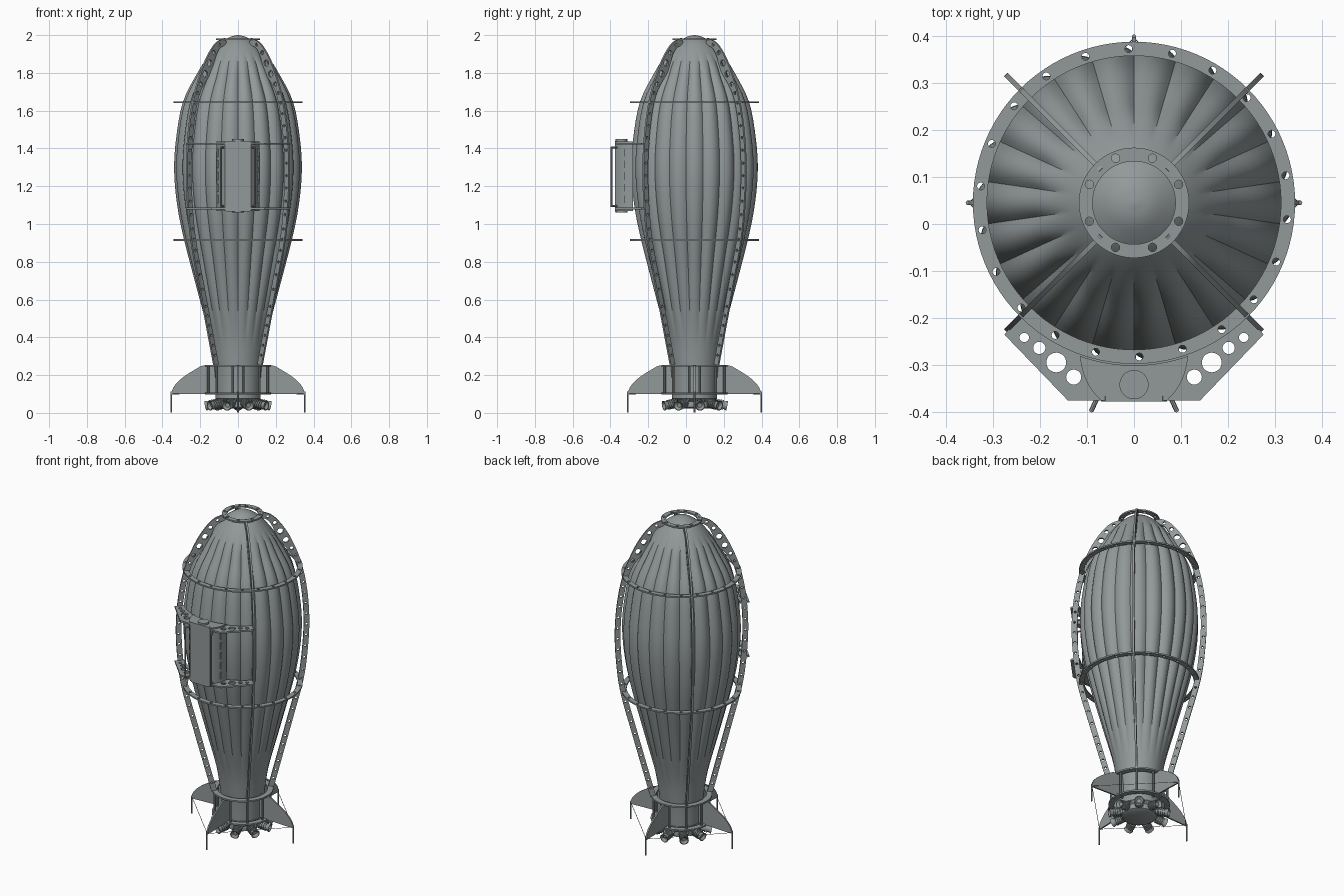
import bpy, bmesh
from math import sin, cos, pi, radians, exp
from mathutils import Matrix, Vector

if "Cube" in bpy.data.objects:
    bpy.data.objects.remove(bpy.data.objects["Cube"])

CY = 0.045                                   # hull axis sits slightly behind the origin
C = Matrix.Translation((0, CY, 0))
metal = bpy.data.materials.new("dark_metal")
metal.diffuse_color = (0.29, 0.32, 0.32, 1)
metal.use_nodes = True
metal.node_tree.nodes["Principled BSDF"].inputs["Base Color"].default_value = metal.diffuse_color


def add_mesh(name, bm, M=Matrix()):
    bmesh.ops.recalc_face_normals(bm, faces=bm.faces)
    me = bpy.data.meshes.new(name)
    bm.to_mesh(me)
    bm.free()
    me.transform(M)
    me.materials.clear()
    me.materials.append(metal)
    ob = bpy.data.objects.new(name, me)
    bpy.context.collection.objects.link(ob)
    return ob


def spline(pts, n=6):
    """Catmull-Rom samples through 2D points."""
    P = [Vector(p) for p in pts]
    P = [2 * P[0] - P[1]] + P + [2 * P[-1] - P[-2]]
    out = []
    for i in range(1, len(P) - 2):
        a, b, c, d = P[i - 1:i + 3]
        for k in range(n):
            t = k / n
            out.append(0.5 * (2 * b + (c - a) * t + (2 * a - 5 * b + 4 * c - d) * t * t
                              + (3 * b - a - 3 * c + d) * t ** 3))
    return out + [P[-2]]


def circle(x, y, r, n=24):
    return [(x + r * cos(2 * pi * i / n), y + r * sin(2 * pi * i / n)) for i in range(n)]


def plate(name, loops, thick, M=Matrix()):
    """Flat sheet: first loop is the outline, the others are holes."""
    cu = bpy.data.curves.new(name, 'CURVE')
    cu.dimensions, cu.fill_mode, cu.extrude = '2D', 'BOTH', thick / 2
    for loop in loops:
        s = cu.splines.new('POLY')
        s.points.add(len(loop) - 1)
        for p, q in zip(s.points, loop):
            p.co = (q[0], q[1], 0, 1)
        s.use_cyclic_u = True
    tmp = bpy.data.objects.new(name, cu)
    bpy.context.collection.objects.link(tmp)
    me = bpy.data.meshes.new_from_object(tmp.evaluated_get(bpy.context.evaluated_depsgraph_get()))
    bpy.data.objects.remove(tmp)
    bm = bmesh.new()
    bm.from_mesh(me)
    bmesh.ops.remove_doubles(bm, verts=bm.verts, dist=1e-5)
    return add_mesh(name, bm, M)


def lathe(name, prof, n=24, M=Matrix(), radius=lambda r, z, a: r):
    bm = bmesh.new()
    rows = []
    for r, z in prof:
        ring = []
        for i in range(n):
            a = 2 * pi * i / n
            q = radius(r, z, a)
            ring.append(bm.verts.new((q * sin(a), q * cos(a), z)))
        rows.append(ring)
    for A, B in zip(rows, rows[1:]):
        for i in range(n):
            j = (i + 1) % n
            bm.faces.new((A[i], A[j], B[j], B[i]))
    bm.faces.new(rows[0])
    bm.faces.new(rows[-1])
    return add_mesh(name, bm, M)


def tube(name, pts, r, n=8):
    """Round bars following a 3D path."""
    bm = bmesh.new()
    for a, b in zip(pts, pts[1:]):
        a, b = Vector(a), Vector(b)
        T = Matrix.Translation((a + b) / 2) @ (b - a).to_track_quat('Z', 'Y').to_matrix().to_4x4()
        bmesh.ops.create_cone(bm, cap_ends=True, segments=n, radius1=r, radius2=r,
                              depth=(b - a).length + r, matrix=T)
    return add_mesh(name, bm)


def radial(a):
    """Maps plate x/y to radial/height at angle a around the hull axis."""
    return C @ Matrix(((cos(a), 0, sin(a), 0), (sin(a), 0, -cos(a), 0), (0, 1, 0, 0), (0, 0, 0, 1)))


def around(r, a, z):
    return (r * cos(a), CY + r * sin(a), z)


# Hull with 22 bulging gores that fade out toward both ends
GORES = 22


def gore(r, z, a):
    t = ((a * GORES / (2 * pi)) % 1) * 2 - 1
    fade = max(0, min(1, (z - 0.36) / 0.5)) * max(0, min(1, (1.91 - z) / 0.14))
    return r - 0.018 * fade * t * t


hull = [(0.115, 0.09), (0.12, 0.18), (0.128, 0.26), (0.15, 0.4), (0.208, 0.62), (0.285, 0.915), (0.322, 1.1),
        (0.338, 1.28), (0.328, 1.45), (0.292, 1.645), (0.215, 1.8), (0.163, 1.88), (0.107, 1.945),
        (0.066, 1.977), (0.036, 1.993), (0.004, 2.0)]
lathe("hull", spline(hull, 4), GORES * 8, C, gore)


# Perforated hoops around the hull
def hoop(name, z, ro, ri, holes, hr, phase, thick=0.009):
    rm = (ro + ri) / 2
    loops = [circle(0, 0, ro, 96), circle(0, 0, ri, 96)]
    for i in range(holes):
        a = phase + 2 * pi * i / holes
        loops.append(circle(rm * sin(a), rm * cos(a), hr, 12))
    plate(name, loops, thick, C @ Matrix.Translation((0, 0, z)))


hoop("upper_hoop", 1.645, 0.342, 0.312, 22, 0.008, radians(-2))
hoop("lower_hoop", 0.915, 0.342, 0.312, 22, 0.008, radians(-2))
hoop("nose_hoop", 1.978, 0.117, 0.088, 8, 0.009, pi / 8)
hoop("tail_hoop_top", 0.25, 0.175, 0.142, 0, 0, 0)
hoop("tail_hoop_bottom", 0.103, 0.175, 0.142, 0, 0, 0)

# Four perforated ribs on the diagonals
outer = spline([(0.1, 1.985), (0.17, 1.955), (0.235, 1.88), (0.29, 1.78), (0.34, 1.645), (0.372, 1.48),
                (0.385, 1.3), (0.378, 1.12), (0.352, 0.915), (0.285, 0.65), (0.18, 0.25)], 8)
inner, holes, run = [], [], 0.0
for i, p in enumerate(outer):
    d = (outer[min(i + 1, len(outer) - 1)] - outer[max(i - 1, 0)]).normalized()
    w = 0.032 + 0.032 * exp(-((p.y - 1.84) / 0.09) ** 2)
    nrm = Vector((d.y, -d.x))
    inner.append(p + nrm * w)
    if i:
        run += (p - outer[i - 1]).length
    if run > 0.035 + w * 0.5 and i < len(outer) - 1:
        run = 0.0
        c = p + nrm * w / 2
        holes.append(circle(c.x, c.y, 0.007 + (w - 0.032) * 0.36, 14))
for k in range(4):
    plate(f"rib_{k + 1}", [outer + inner[::-1]] + holes, 0.011, radial(pi / 4 + k * pi / 2))

# Tail fins with landing legs, mounting posts and bracing wires
fin = [(0.12, 0.105), (0.12, 0.25), (0.185, 0.25)] + \
    spline([(0.2, 0.246), (0.275, 0.2), (0.315, 0.168), (0.342, 0.135), (0.355, 0.098)], 4) + [(0.33, 0.098)]
for k in range(4):
    a = k * pi / 2
    plate(f"fin_{k + 1}", [fin], 0.009, radial(a))
    tube(f"fin_leg_{k + 1}", [around(0.353, a, 0.11), around(0.353, a, 0.003)], 0.0045)
    tube(f"fin_wire_{k + 1}", [around(0.35, a, 0.102), around(0.35, a + pi / 2, 0.102)], 0.0015, 6)
    for off in (-0.17, 0.17, pi / 4):
        tube(f"tail_post_{k + 1}", [around(0.16, a + off, 0.1), around(0.16, a + off, 0.25)], 0.007)

# Engine core with a ring of small ribbed thrusters
lathe("engine_core", [(0.085, 0.022), (0.1, 0.03), (0.1, 0.06), (0.12, 0.075), (0.12, 0.1)], 20, C)
thruster = [(0.014, 0), (0.014, 0.02)]
for i in range(4):
    thruster += [(0.026, 0.02 + i * 0.012), (0.026, 0.027 + i * 0.012),
                 (0.02, 0.027 + i * 0.012), (0.02, 0.032 + i * 0.012)]
thruster += [(0.022, 0.072), (0.027, 0.085), (0.023, 0.085), (0.012, 0.072)]
for k in range(9):
    a = 2 * pi * k / 9 + pi / 18
    M = Matrix.Translation(around(0.09, a, 0.054)) @ Matrix.Rotation(a, 4, 'Z') @ \
        Matrix.Rotation(radians(101), 4, 'Y')
    lathe(f"thruster_{k + 1}", thruster, 12, M)
    tube(f"thruster_pipe_{k + 1}", [around(0.1, a + 0.25, 0.085), around(0.125, a + 0.22, 0.06),
                                    around(0.14, a + 0.06, 0.055)], 0.006, 6)


# Front gondola: rounded pod standing off the hull
def back_arc(x0, n=16, r=0.345):
    """Points following the hull from +x0 to -x0."""
    xs = [x0 - 2 * x0 * i / n for i in range(n + 1)]
    return [(x, CY - (r * r - x * x) ** 0.5) for x in xs]


pod = back_arc(0.115) + spline([(-0.115, -0.285), (-0.106, -0.322), (-0.09, -0.352), (-0.07, -0.375)], 3)[1:]
pod += [(-x, y) for x, y in reversed(pod[17:])]
plate("gondola", [pod], 0.37, Matrix.Translation((0, 0, 1.253)))
lathe("gondola_core", [(0.031, 1.06), (0.031, 1.45)], 24, Matrix.Translation((0, -0.341, 0)))
plate("gondola_front", [[(-0.07, 1.075), (-0.06, 1.065), (0.06, 1.065), (0.07, 1.075),
                         (0.07, 1.43), (0.06, 1.44), (-0.06, 1.44), (-0.07, 1.43)]], 0.012,
      Matrix.Translation((0, -0.371, 0)) @ Matrix.Rotation(pi / 2, 4, 'X'))

# Perforated platforms above and below the gondola
half = [(0.262, -0.218), (0.275, -0.235), (0.14, -0.375)]
deck = [(-x, y) for x, y in half] + half[::-1] + back_arc(0.24, 28, 0.338)
deck_holes = [circle(s * x, y, r, 20) for s in (-1, 1) for x, y, r in
              ((0.233, -0.241, 0.010), (0.201, -0.263, 0.013), (0.165, -0.294, 0.021), (0.128, -0.325, 0.016))]
for name, z in (("deck_top", 1.425), ("deck_bottom", 1.083)):
    plate(name, [deck] + deck_holes, 0.01, Matrix.Translation((0, 0, z)))

# Gondola hand rails and side slots
for s in (-1, 1):
    tube("gondola_rail", [(s * 0.076, -0.365, 1.405), (s * 0.09, -0.395, 1.405),
                          (s * 0.09, -0.395, 1.095), (s * 0.076, -0.365, 1.095)], 0.005)
    for i in range(5):
        bm = bmesh.new()
        bmesh.ops.create_cube(bm, size=1, matrix=Matrix.Translation((s * 0.105, -0.322, 1.13 + i * 0.062))
                              @ Matrix.Diagonal((0.014, 0.012, 0.04, 1)))
        add_mesh("gondola_slot", bm)

# Smooth shading with sharp edges kept
for ob in bpy.data.objects:
    ob.select_set(True)
    bpy.context.view_layer.objects.active = ob
bpy.ops.object.shade_smooth_by_angle(angle=radians(32))
